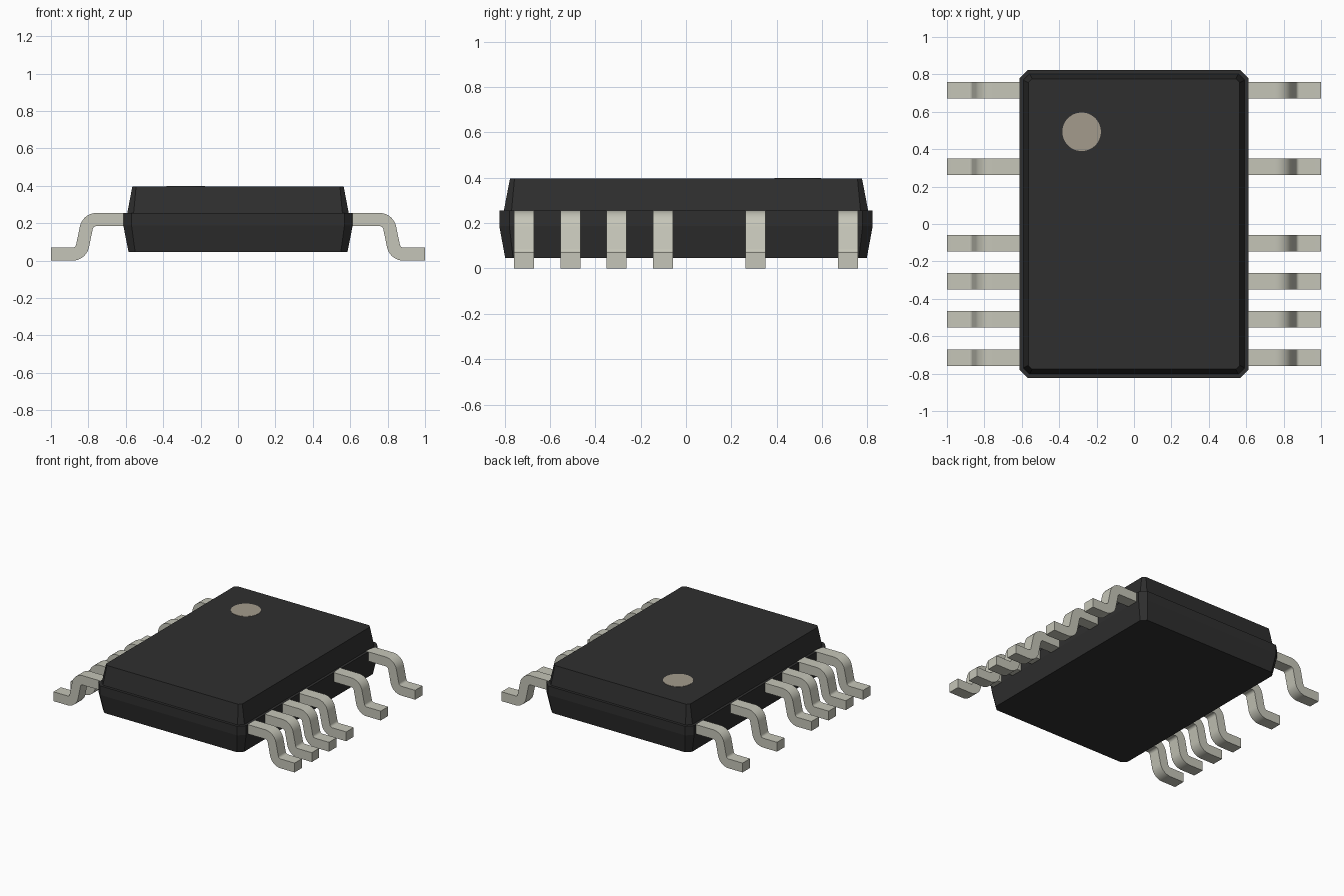
import bpy, bmesh, math
from mathutils import Vector

cube = bpy.data.objects.get("Cube")
if cube:
    bpy.data.objects.remove(cube, do_unlink=True)


def make_material(name, rgb):
    mat = bpy.data.materials.new(name)
    mat.use_nodes = True
    mat.diffuse_color = (*rgb, 1)
    mat.node_tree.nodes["Principled BSDF"].inputs["Base Color"].default_value = (*rgb, 1)
    return mat


black = make_material("black plastic", (0.028, 0.028, 0.028))
metal = make_material("tinned metal", (0.56, 0.56, 0.48))
beige = make_material("beige paint", (0.37, 0.33, 0.265))


def finish(bm, name, mat):
    bmesh.ops.recalc_face_normals(bm, faces=bm.faces)
    mesh = bpy.data.meshes.new(name)
    bm.to_mesh(mesh)
    bm.free()
    mesh.materials.append(mat)
    obj = bpy.data.objects.new(name, mesh)
    bpy.context.collection.objects.link(obj)
    return obj


def loft(bm, rings):
    """Skin a stack of closed rings and cap both ends."""
    loops = [[bm.verts.new(p) for p in ring] for ring in rings]
    for low, high in zip(loops, loops[1:]):
        for i in range(len(low)):
            j = (i + 1) % len(low)
            bm.faces.new((low[i], low[j], high[j], high[i]))
    bm.faces.new(loops[0][::-1])
    bm.faces.new(loops[-1])


def clipped_rectangle(hx, hy, cut, z):
    quarter = [(hx, hy - cut), (hx - cut, hy)]
    ring = []
    for sx, sy in ((1, 1), (-1, 1), (-1, -1), (1, -1)):
        pts = quarter if sx * sy > 0 else quarter[::-1]
        ring += [(sx * x, sy * y, z) for x, y in pts]
    return ring


# Package body: tapered base, straight rim, small ledge, tapered lid
TOP = 0.396
bm = bmesh.new()
loft(bm, [clipped_rectangle(*r) for r in (
    (0.585, 0.797, 0.035, 0.046),
    (0.613, 0.823, 0.044, 0.187),
    (0.613, 0.823, 0.044, 0.255),
    (0.592, 0.803, 0.034, 0.255),
    (0.565, 0.776, 0.02, TOP))])
finish(bm, "body", black)

# Pin one marker: thin painted disc on the lid
bm = bmesh.new()
bmesh.ops.create_circle(bm, cap_ends=True, segments=48, radius=0.103)
disc = bmesh.ops.extrude_face_region(bm, geom=bm.faces[:])
bmesh.ops.translate(bm, verts=[v for v in disc["geom"] if isinstance(v, bmesh.types.BMVert)],
                    vec=(0, 0, 0.003))
bmesh.ops.translate(bm, verts=bm.verts, vec=(-0.28, 0.493, TOP - 0.001))
finish(bm, "pin_one_marker", beige)

# Lead side profile: two equal bends joined by their common tangent
INNER, OUTER, STEPS = 0.02, 0.09, 10
shoulder = Vector((0.757, 0.165))
heel = Vector((0.885, OUTER))
span = heel - shoulder
lean = math.atan2(span.y, span.x) + math.acos((INNER + OUTER) / span.length)
angles = [math.pi / 2 + (lean - math.pi / 2) * i / STEPS for i in range(STEPS + 1)]


def bend(centre, radius, sign, sweep):
    return [centre + sign * radius * Vector((math.cos(a), math.sin(a))) for a in sweep]


top_edge = [Vector((0.57, shoulder.y + OUTER))]
top_edge += bend(shoulder, OUTER, 1, angles) + bend(heel, INNER, -1, angles[::-1])
top_edge.append(Vector((1, heel.y - INNER)))
low_edge = [Vector((0.57, shoulder.y + INNER))]
low_edge += bend(shoulder, INNER, 1, angles) + bend(heel, OUTER, -1, angles[::-1])
low_edge.append(Vector((1, 0)))

# Gull-wing leads, six per side with gaps in the regular pitch
PITCH, HALF_WIDTH = 0.204, 0.044
for side, label in ((1, "left"), (-1, "right")):
    for number, slot in enumerate((3.5, 1.5, -0.5, -1.5, -2.5, -3.5), 1):
        y = slot * PITCH
        bm = bmesh.new()
        loft(bm, [[(side * p.x, y - HALF_WIDTH, p.y), (side * p.x, y + HALF_WIDTH, p.y),
                   (side * q.x, y + HALF_WIDTH, q.y), (side * q.x, y - HALF_WIDTH, q.y)]
                  for p, q in zip(top_edge, low_edge)])
        lead = finish(bm, f"{label}_lead_{number}", metal)
        bpy.ops.object.select_all(action="DESELECT")
        lead.select_set(True)
        bpy.context.view_layer.objects.active = lead
        bpy.ops.object.shade_smooth_by_angle(angle=math.radians(30))
